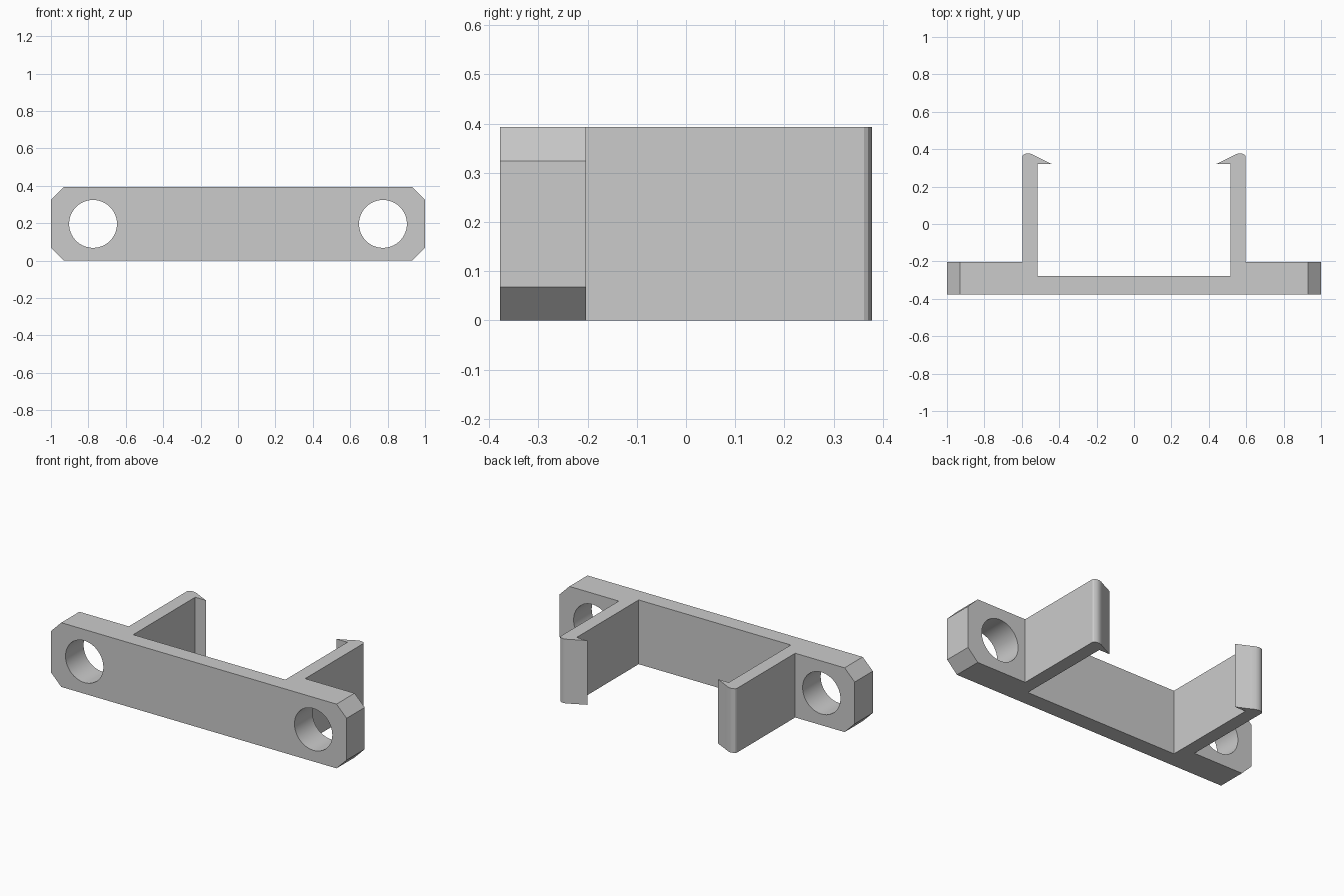
import bpy, bmesh, math
from mathutils import Vector

cube = bpy.data.objects.get("Cube")
if cube:
    bpy.data.objects.remove(cube, do_unlink=True)

HEIGHT = 0.393
MID = HEIGHT / 2

grey = bpy.data.materials.new("plain grey")
grey.use_nodes = True
colour = (0.6, 0.6, 0.6, 1)
grey.diffuse_color = colour
grey.node_tree.nodes["Principled BSDF"].inputs["Base Color"].default_value = colour

# Plan outline of the left half: base plate, clip arm and hooked tip
half = [(1, -0.378), (1, -0.203), (0.597, -0.203), (0.597, 0.362),
        (0.592, 0.37), (0.58, 0.376), (0.563, 0.378), (0.545, 0.373),
        (0.525, 0.363), (0.5, 0.35), (0.442, 0.322),
        (0.515, 0.322), (0.515, -0.278)]
outline = half + [(-x, y) for x, y in reversed(half)]

bm = bmesh.new()
face = bm.faces.new([bm.verts.new((x, y, 0)) for x, y in outline])
lift = bmesh.ops.extrude_face_region(bm, geom=[face])
bmesh.ops.translate(bm, vec=(0, 0, HEIGHT),
                    verts=[v for v in lift["geom"] if isinstance(v, bmesh.types.BMVert)])

# Chamfer the four plate corners
for sx in (-1, 1):
    for sz in (-1, 1):
        cut = bmesh.ops.bisect_plane(
            bm, geom=bm.verts[:] + bm.edges[:] + bm.faces[:],
            plane_co=Vector((sx, 0, MID + sz * 0.128)),
            plane_no=Vector((sx, 0, sz)), clear_outer=True)
        rim = [e for e in cut["geom_cut"] if isinstance(e, bmesh.types.BMEdge)]
        bmesh.ops.edgeloop_fill(bm, edges=rim)
bmesh.ops.recalc_face_normals(bm, faces=bm.faces[:])

mesh = bpy.data.meshes.new("clip_bracket")
bm.to_mesh(mesh)
bm.free()
mesh.materials.append(grey)
bracket = bpy.data.objects.new("clip_bracket", mesh)
bpy.context.collection.objects.link(bracket)

# Drill the two screw holes
for side in (-1, 1):
    bpy.ops.mesh.primitive_cylinder_add(vertices=64, radius=0.128, depth=0.6,
                                        location=(side * 0.775, -0.29, MID),
                                        rotation=(math.pi / 2, 0, 0))
    drill = bpy.context.object
    drill.name = "hole_cutter"
    drill.hide_render = True
    drill.data.materials.append(grey)
    bpy.ops.object.select_all(action="DESELECT")
    bracket.select_set(True)
    bpy.context.view_layer.objects.active = bracket
    hole = bracket.modifiers.new("screw_hole", "BOOLEAN")
    hole.operation = "DIFFERENCE"
    hole.solver = "EXACT"
    hole.object = drill
    bpy.ops.object.modifier_apply(modifier=hole.name)
    bpy.data.objects.remove(drill, do_unlink=True)

bpy.ops.object.shade_smooth_by_angle(angle=math.radians(30))
